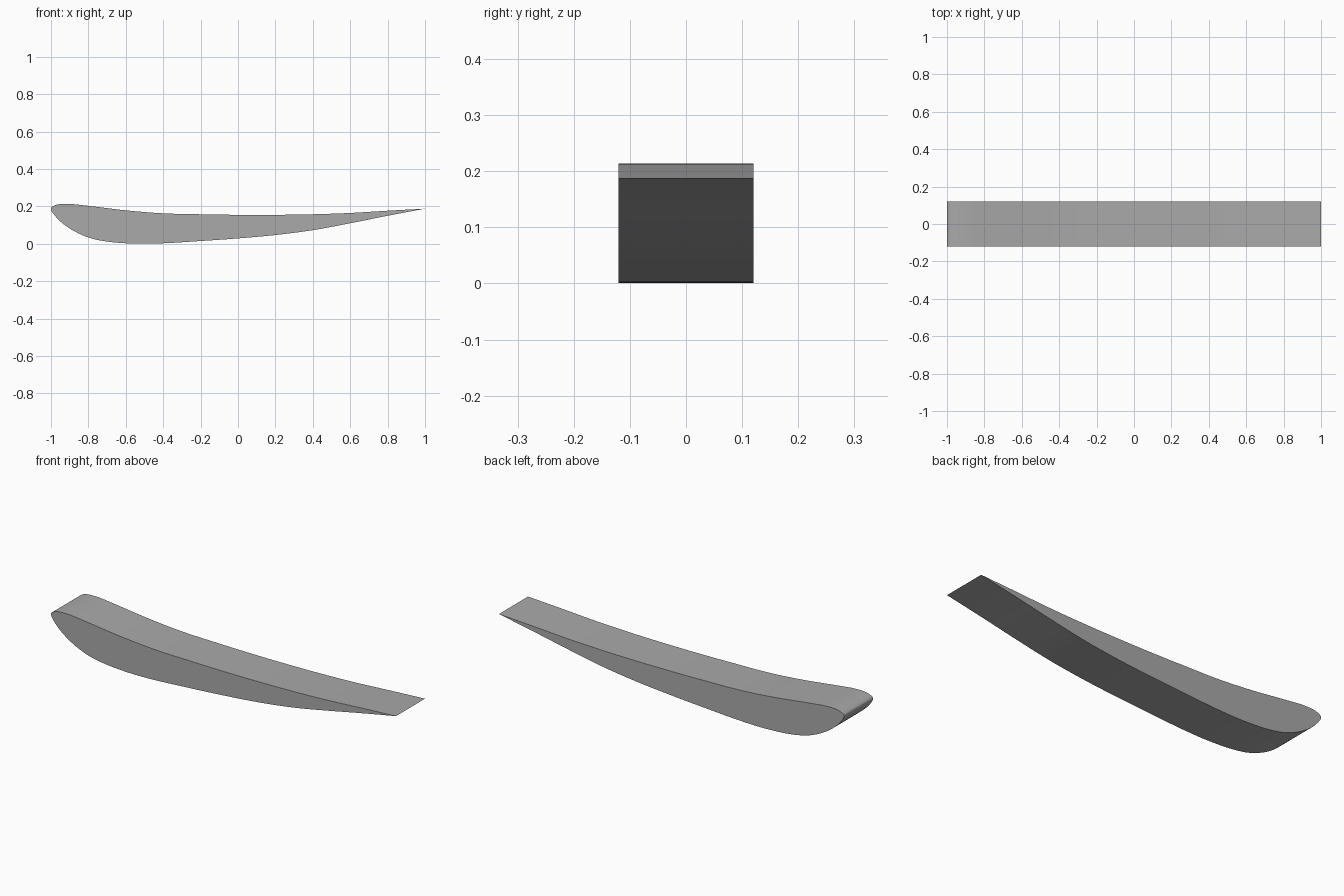
import bpy, bmesh
from mathutils import Vector

cube = bpy.data.objects.get("Cube")
if cube:
    bpy.data.objects.remove(cube, do_unlink=True)

HALF_WIDTH = 0.12
STEPS = 6

# Side profile from the sharp trailing edge, over the top, round the nose and back below
PROFILE = [
    (1, 0.188), (0.8, 0.177), (0.6, 0.165), (0.4, 0.158), (0.2, 0.155), (0, 0.155),
    (-0.2, 0.158), (-0.4, 0.163), (-0.6, 0.179), (-0.8, 0.203), (-0.9, 0.213),
    (-0.97, 0.209), (-1, 0.19), (-0.97, 0.14), (-0.9, 0.082), (-0.8, 0.034),
    (-0.7, 0.012), (-0.55, 0.001), (-0.4, 0.003), (-0.2, 0.015), (0, 0.029),
    (0.2, 0.047), (0.4, 0.073), (0.6, 0.11), (0.8, 0.15), (1, 0.188),
]


def smooth_path(points):
    """Centripetal spline through the points."""
    pts = [Vector(p) for p in points]
    pts = [2 * pts[0] - pts[1]] + pts + [2 * pts[-1] - pts[-2]]
    path = []
    for a, b, c, d in zip(pts, pts[1:], pts[2:], pts[3:]):
        ab, bc, cd = ((q - p).length ** 0.5 for p, q in ((a, b), (b, c), (c, d)))
        m1 = (c - b) + bc * ((b - a) / ab - (c - a) / (ab + bc))
        m2 = (c - b) + bc * ((d - c) / cd - (d - b) / (bc + cd))
        for i in range(STEPS):
            t = i / STEPS
            path.append(b * (2 * t**3 - 3 * t**2 + 1) + m1 * (t**3 - 2 * t**2 + t)
                        + c * (3 * t**2 - 2 * t**3) + m2 * (t**3 - t**2))
    return path


# Curved blade: the profile extruded across its width
bm = bmesh.new()
outline = [bm.verts.new((p.x, -HALF_WIDTH, max(p.y, 0))) for p in smooth_path(PROFILE)]
side = bm.faces.new(outline)
extruded = bmesh.ops.extrude_face_region(bm, geom=[side], use_keep_orig=True)
new_verts = [g for g in extruded["geom"] if isinstance(g, bmesh.types.BMVert)]
bmesh.ops.translate(bm, verts=new_verts, vec=(0, 2 * HALF_WIDTH, 0))
bmesh.ops.recalc_face_normals(bm, faces=bm.faces)
mesh = bpy.data.meshes.new("curved_blade")
bm.to_mesh(mesh)
bm.free()

# Plain grey finish
grey = bpy.data.materials.new("grey")
grey.use_nodes = True
grey.diffuse_color = (0.4, 0.4, 0.4, 1)
grey.node_tree.nodes["Principled BSDF"].inputs["Base Color"].default_value = grey.diffuse_color
mesh.materials.append(grey)

blade = bpy.data.objects.new("curved_blade", mesh)
bpy.context.collection.objects.link(blade)
bpy.context.view_layer.objects.active = blade
blade.select_set(True)
bpy.ops.object.shade_smooth_by_angle()
